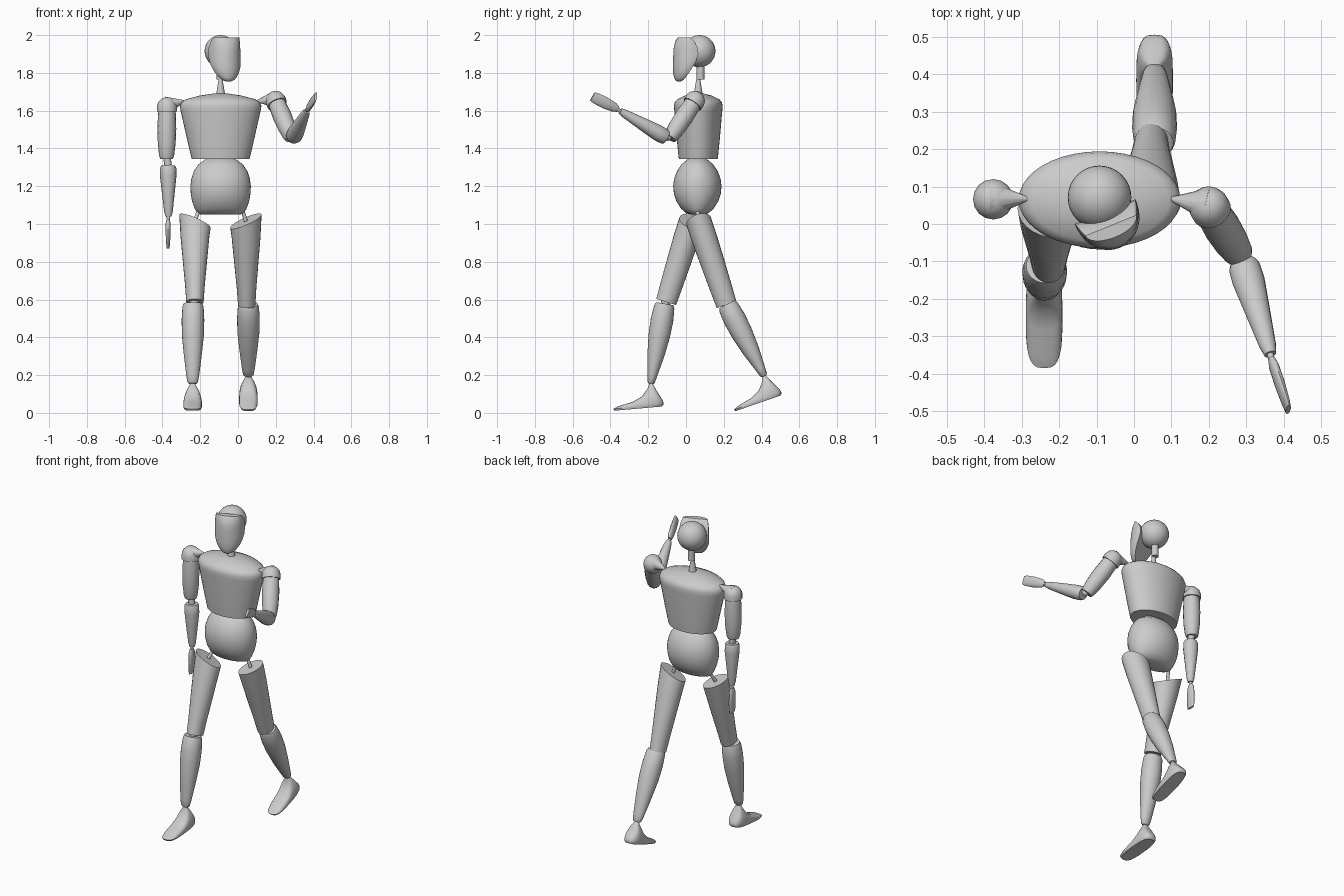
import bpy, bmesh, math
from mathutils import Vector as V


def loft(name, rings, cap=True):
    """Skin equal-length rings of points into one closed part."""
    bm = bmesh.new()
    vs = [[bm.verts.new(p) for p in r] for r in rings]
    n = len(vs[0])
    for r, s in zip(vs, vs[1:]):
        for i in range(n):
            j = (i + 1) % n
            bm.faces.new((r[i], r[j], s[j], s[i]))
    if cap:
        bm.faces.new(vs[0])
        bm.faces.new(vs[-1])
    bmesh.ops.recalc_face_normals(bm, faces=bm.faces)
    me = bpy.data.meshes.new(name)
    bm.to_mesh(me)
    bm.free()
    ob = bpy.data.objects.new(name, me)
    bpy.context.collection.objects.link(ob)
    return ob


def tube(name, a, b, prof, hint=(0, -1, 0), n=24, shear=0):
    """Elliptical sections (t, ru, rv) along a-b; shear slants the first cut."""
    a, b = V(a), V(b)
    d = b - a
    dh = d.normalized()
    v = V(hint)
    v = (v - dh * v.dot(dh)).normalized()
    u = v.cross(dh)
    rings = []
    for k, (t, ru, rv) in enumerate(prof):
        ring = []
        for i in range(n):
            c, s = math.cos(2 * math.pi * i / n), math.sin(2 * math.pi * i / n)
            ring.append(a + d * t + u * ru * c + v * rv * s + dh * (shear * c if k == 0 else 0))
        rings.append(ring)
    return loft(name, rings)


def rod(name, a, b, r0, r1):
    return tube(name, a, b, [(0, r0, r0), (1, r1, r1)], hint=(.1, -1, .05), n=12)


CX, CY = -.092, .065

# Torso and pelvis (t is the height)
tube("torso", (CX, CY, 0), (CX, CY, 1),
     [(1.345, .153, .103), (1.38, .162, .107), (1.45, .178, .114), (1.53, .196, .121),
      (1.60, .212, .127), (1.625, .216, .129), (1.645, .207, .125), (1.66, .185, .112),
      (1.68, .11, .07), (1.692, .03, .025)], n=40)
tube("pelvis", (CX, .06, 0), (CX, .06, 1),
     [(1.05, .105, .035), (1.058, .122, .06), (1.08, .137, .085), (1.12, .151, .111),
      (1.16, .158, .124), (1.20, .160, .128), (1.24, .155, .123), (1.28, .142, .108),
      (1.315, .118, .085), (1.34, .085, .055), (1.35, .05, .03)], n=40)
rod("waist_joint", (CX, CY, 1.33), (CX, CY, 1.37), .03, .03)

# Neck and skull
rod("neck", (CX, CY, 1.685), (CX, CY, 1.775), .024, .009)
rod("neck_socket", (CX, .077, 1.765), (CX, .077, 1.86), .021, .021)
bpy.ops.mesh.primitive_uv_sphere_add(segments=32, ring_count=16, radius=.085, location=(CX, .071, 1.915))
bpy.context.object.name = "skull"

# Face mask, turned to one side
yaw = math.radians(22)
side, fwd = V((math.cos(yaw), math.sin(yaw), 0)), V((math.sin(yaw), -math.cos(yaw), 0))
rings = []
for z, w, f0, f1 in [(1.755, .015, .112, .125), (1.762, .032, .104, .134), (1.775, .048, .098, .139),
                     (1.80, .066, .085, .143), (1.83, .079, .070, .144), (1.86, .086, .054, .143),
                     (1.90, .088, .040, .142), (1.935, .086, .044, .139), (1.965, .081, .060, .130),
                     (1.988, .073, .080, .113)]:
    rings.append([V((CX, .07, z)) + side * w * math.cos(math.pi * i / 20)
                  + fwd * (f0 + (f1 - f0) * math.sin(math.pi * i / 20)) for i in range(21)])
loft("face_mask", rings)


# Legs
def foot(name, ankle, pitch):
    p = math.radians(pitch)
    f = V((0, -math.cos(p), -math.sin(p)))
    u = V((0, -math.sin(p), math.cos(p)))
    rings = []
    for h, back, front, hw in [(.005, -.008, .008, .010), (-.015, -.016, .014, .02), (-.035, -.025, .028, .032),
                               (-.065, -.040, .055, .043), (-.088, -.052, .105, .048), (-.105, -.058, .185, .049),
                               (-.116, -.057, .21, .049), (-.126, -.048, .205, .044)]:
        ring = []
        for i in range(28):
            c, s = math.cos(2 * math.pi * i / 28), math.sin(2 * math.pi * i / 28)
            q = lambda x: math.copysign(abs(x) ** .65, x)
            ring.append(V(ankle) + u * h + f * ((back + front) / 2 + (front - back) / 2 * q(c)) + V((hw * q(s), 0, 0)))
        rings.append(ring)
    loft(name, rings)


def leg(tag, sgn, hip, knee, shin_top, ankle, pitch):
    tube(tag + "_thigh", hip, knee,
         [(0, .083, .068), (.2, .076, .068), (.5, .064, .064), (.8, .052, .059), (1, .046, .055)], shear=-.036 * sgn)
    tube(tag + "_shin", shin_top, ankle,
         [(0, .050, .046), (.04, .056, .054), (.2, .060, .060), (.4, .058, .057), (.65, .047, .045),
          (.9, .034, .026), (.98, .028, .02), (1, .02, .014)])
    rod(tag + "_hip_joint", (CX + .115 * sgn, .06, 1.075), hip, .01, .01)
    rod(tag + "_knee_joint", V(knee) + V((0, 0, .03)), V(shin_top) - V((0, 0, .03)), .025, .025)
    foot(tag + "_foot", ankle, pitch)


leg("front", -1, (-.228, .03, 1.015), (-.228, -.105, .587), (-.238, -.112, .578), (-.24, -.186, .155), 5)
leg("back", 1, (.042, .067, 1.015), (.046, .215, .572), (.055, .217, .575), (.055, .414, .195), 19)


# Arms
def arm(tag, tip, shoulder, elbow, fore, wrist, hand, fingers, hint):
    s, e = V(shoulder), V(elbow)
    d = (e - s).normalized()
    tube(tag + "_shoulder_cap", s - d * .06, s + d * .015,
         [(0, .012, .012), (.1, .03, .03), (.3, .046, .046), (.6, .054, .054), (1, .054, .054)], n=16)
    rod(tag + "_shoulder_point", tip, s - d * .02, .006, .045)
    tube(tag + "_upper_arm", s, e,
         [(0, .044, .044), (.1, .047, .047), (.4, .050, .050), (.7, .047, .047), (.93, .040, .040), (1, .034, .034)], n=16)
    rod(tag + "_elbow_joint", e - d * .02, fore, .02, .02)
    tube(tag + "_forearm", fore, wrist,
         [(0, .036, .036), (.05, .043, .041), (.2, .044, .042), (.5, .035, .034), (.9, .023, .022), (1, .016, .016)], n=16)
    rod(tag + "_wrist_joint", wrist, hand, .009, .009)
    tube(tag + "_hand", hand, fingers,
         [(0, .009, .015), (.15, .013, .025), (.5, .013, .031), (.85, .010, .030), (1, .007, .026)], hint, n=16)


arm("lowered", (-.285, .067, 1.65), (-.376, .066, 1.61), (-.378, .066, 1.345),
    (-.370, .066, 1.31), (-.368, .066, 1.04), (-.37, .066, 1.025), (-.37, .066, .87), (0, 1, 0))
arm("raised", (.10, .067, 1.65), (.203, .042, 1.645), (.283, -.085, 1.455),
    (.292, -.105, 1.457), (.364, -.348, 1.598), (.367, -.36, 1.607), (.412, -.495, 1.675), (.25, -.1, 1))

# Smooth shading with crisp cut edges
for ob in bpy.data.objects:
    ob.select_set(True)
    bpy.context.view_layer.objects.active = ob
bpy.ops.object.shade_smooth_by_angle(angle=math.radians(40))
